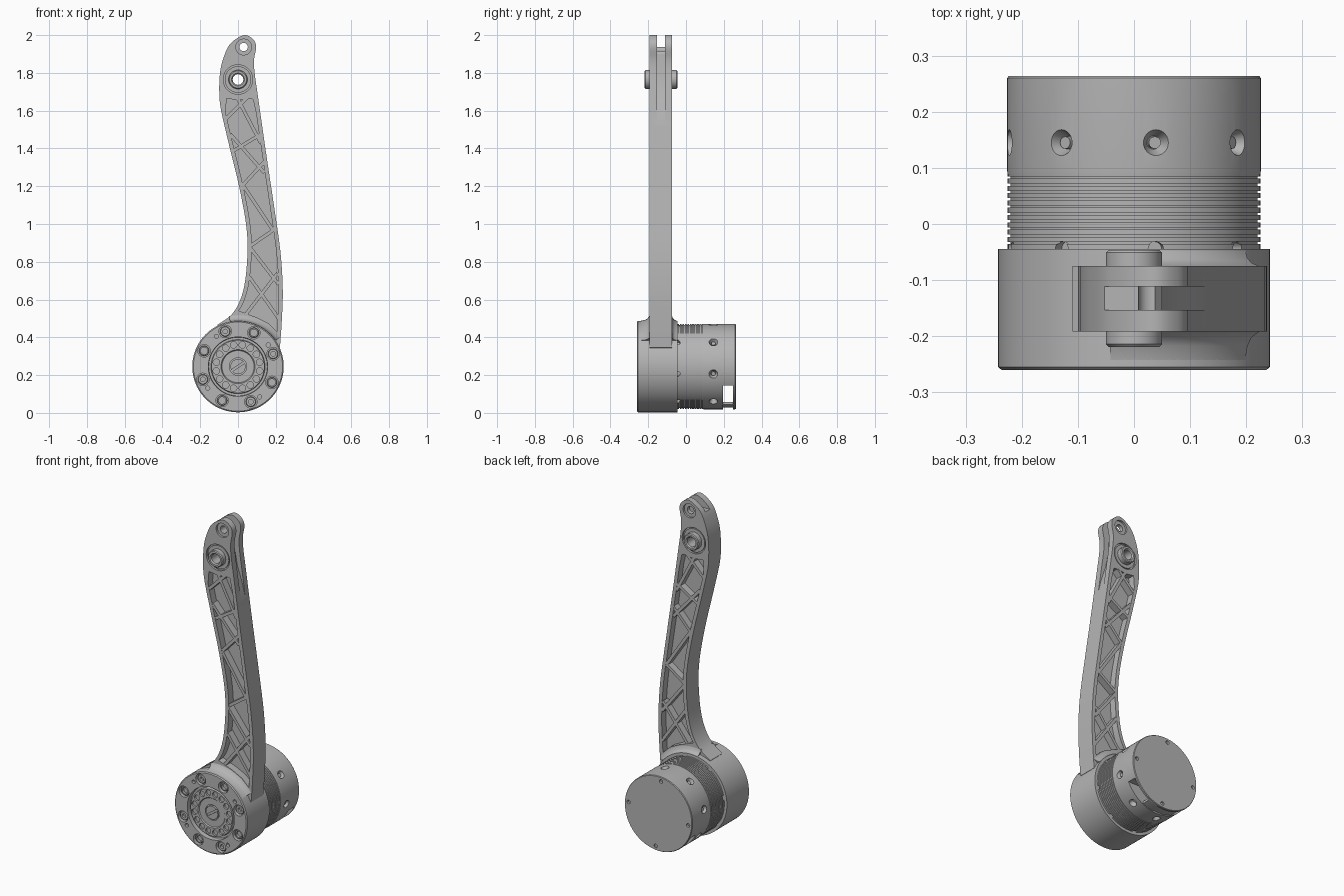
import bpy, bmesh
from math import sin, cos, pi, radians
from mathutils import Vector, Matrix

if "Cube" in bpy.data.objects:
    bpy.data.objects.remove(bpy.data.objects["Cube"])

grey = bpy.data.materials.new("machined grey")
grey.use_nodes = True
COLOUR = (0.46, 0.46, 0.46, 1)
grey.diffuse_color = COLOUR
grey.node_tree.nodes["Principled BSDF"].inputs["Base Color"].default_value = COLOUR

HUB = 0.245          # height of the hub axis
parts = []


def finish(bm, name):
    bmesh.ops.recalc_face_normals(bm, faces=bm.faces[:])
    mesh = bpy.data.meshes.new(name)
    bm.to_mesh(mesh)
    bm.free()
    mesh.materials.append(grey)
    ob = bpy.data.objects.new(name, mesh)
    bpy.context.collection.objects.link(ob)
    parts.append(ob)
    return ob


def add_prism(bm, outline, y0, y1):
    """Extrude an x-z outline along y."""
    front = [bm.verts.new((x, y0, z)) for x, z in outline]
    back = [bm.verts.new((x, y1, z)) for x, z in outline]
    bm.faces.new(front)
    bm.faces.new(back[::-1])
    for i in range(len(front)):
        j = (i + 1) % len(front)
        bm.faces.new((front[i], back[i], back[j], front[j]))


def add_rod(bm, a, b, r0, r1=None, seg=24):
    """Cylinder or cone from point a to point b."""
    a, b = Vector(a), Vector(b)
    rot = (b - a).to_track_quat('Z', 'Y').to_matrix().to_4x4()
    bmesh.ops.create_cone(bm, cap_ends=True, segments=seg, radius1=r0,
                          radius2=r0 if r1 is None else r1, depth=(b - a).length,
                          matrix=Matrix.Translation((a + b) / 2) @ rot)


def lathe(name, profile, x=0, z=HUB, seg=96, closed=False, start=0, sweep=360):
    """Revolve (radius, y) points about a y axis through x, z."""
    bm = bmesh.new()
    full = sweep == 360
    cols = []
    for i in range(seg if full else seg + 1):
        a = radians(start + sweep * i / seg)
        cols.append([bm.verts.new((x + r * cos(a), y, z + r * sin(a))) for r, y in profile])
    n = len(profile)
    for i in range(seg):
        c, d = cols[i], cols[(i + 1) % len(cols)]
        for k in range(n if closed else n - 1):
            m = (k + 1) % n
            bm.faces.new((c[k], c[m], d[m], d[k]))
    if full and not closed:
        for k in (0, -1):
            bm.faces.new([c[k] for c in cols])
    elif not full:
        bm.faces.new(cols[0])
        bm.faces.new(cols[-1])
    return finish(bm, name)


def cut(target, bm):
    cutter = finish(bm, "cutter")
    parts.remove(cutter)
    mod = target.modifiers.new("cut", 'BOOLEAN')
    mod.operation, mod.solver, mod.object = 'DIFFERENCE', 'EXACT', cutter
    bpy.context.view_layer.objects.active = target
    bpy.ops.object.modifier_apply(modifier=mod.name)
    bpy.data.objects.remove(cutter)


def smooth_path(pts, steps=5):
    """Catmull-Rom curve through x-z points."""
    p = [Vector(q) for q in pts]
    p = [2 * p[0] - p[1]] + p + [2 * p[-1] - p[-2]]
    out = []
    for i in range(1, len(p) - 2):
        a, b, c, d = p[i - 1:i + 3]
        for s in range(steps):
            t = s / steps
            out.append((b * 2 + (c - a) * t + (a * 2 - b * 5 + c * 4 - d) * t * t
                        + (b * 3 - a - c * 3 + d) * t ** 3) / 2)
    return out + [p[-2]]


def polar(r, deg, y):
    return (r * cos(radians(deg)), y, HUB + r * sin(radians(deg)))


# Arm blank
left = smooth_path([(-.11, .465), (-.03, .525), (.02, .62), (.045, .76), (.048, .95), (.01, 1.18),
                    (-.055, 1.45), (-.093, 1.62), (-.1, 1.72)])
head = smooth_path([(-.1, 1.72), (-.094, 1.81), (-.075, 1.885), (-.04, 1.955), (.03, 2.0),
                    (.078, 1.98), (.096, 1.94), (.085, 1.87), (.088, 1.8), (.102, 1.7)])
right = smooth_path([(.102, 1.7), (.145, 1.4), (.19, 1.1), (.225, .85), (.237, .65),
                     (.232, .49), (.222, .345)])
outline = left[:-1] + head[:-1] + right + [Vector((.12, .33)), Vector((-.05, .38))]
F, B = -.192, -.075
bm = bmesh.new()
add_prism(bm, outline, F, B)
arm = finish(bm, "arm")

# Pockets on both faces, leaving a thin web
inner = [v + Vector((.022, 0)) for v in left if .53 < v.y < 1.6]
inner += [Vector((-.06, 1.665)), Vector((.0, 1.655)), Vector((.05, 1.665)), Vector((.08, 1.66))]
inner += [v - Vector((.022, 0)) for v in right if .42 < v.y < 1.62]
inner += [Vector((.16, .475)), Vector((.1, .505))]
for y0, y1 in ((F - .05, -.148), (-.117, B + .05)):
    bm = bmesh.new()
    add_prism(bm, inner, y0, y1)
    cut(arm, bm)

# Shallow groove over the tip, fading out down one edge
bm = bmesh.new()
add_prism(bm, [(-.062, 2.1), (-.062, 1.938), (.02, 1.938), (.05, 1.9), (.056, 1.8), (.075, 1.7),
               (.093, 1.65), (.109, 1.6), (.127, 1.525), (.3, 1.525), (.3, 2.1)], -.153, -.111)
cut(arm, bm)

# Tip bolt hole with countersinks, and the bearing bore
bm = bmesh.new()
add_rod(bm, (.03, -.3, 1.937), (.03, 0, 1.937), .022)
cut(arm, bm)
for y0, y1 in ((F - .01, F + .012), (B + .01, B - .012)):
    bm = bmesh.new()
    add_rod(bm, (.03, y0, 1.937), (.03, y1, 1.937), .042)
    add_rod(bm, (0, y0, 1.765), (0, y1, 1.765), .078, seg=48)
    cut(arm, bm)
bm = bmesh.new()
add_rod(bm, (0, -.3, 1.765), (0, 0, 1.765), .045, seg=32)
cut(arm, bm)

# Lattice ribs
ribs = [((-.07, 1.55), (.05, 1.67)), ((.0, 1.66), (.12, 1.43)), ((-.02, 1.39), (.12, 1.475)),
        ((-.04, 1.475), (.14, 1.27)), ((.02, 1.2), (.14, 1.33)), ((.03, 1.2), (.19, .96)),
        ((.06, .88), (.19, .97)), ((.06, .88), (.215, .68)), ((.06, .72), (.215, .5)),
        ((.04, .52), (.21, .74))]
bm = bmesh.new()
for a, b in ribs:
    a, b = Vector(a), Vector(b)
    d = (b - a).normalized() * .009
    n = Vector((-d.y, d.x))
    for y0, y1 in ((F + .001, -.147), (-.118, B - .001)):
        add_prism(bm, [a + n, b + n, b - n, a - n], y0, y1)
finish(bm, "arm_ribs")

# Bearing rings and hollow pivot pin
for y0, y1 in ((F + .004, F + .035), (B - .035, B - .004)):
    lathe("bearing_ring", [(.048, y0), (.07, y0), (.07, y1), (.048, y1)], 0, 1.765, 48, True)
lathe("pivot_pin", [(.028, -.212), (.034, -.219), (.045, -.219), (.05, -.214), (.05, -.051),
                    (.045, -.046), (.034, -.046), (.028, -.053)], 0, 1.765, 48, True)

# Hub with stepped front recess
hub = lathe("hub", [(.046, -.238), (.046, -.246), (.085, -.246), (.09, -.252), (.14, -.252),
                    (.143, -.232), (.155, -.232), (.157, -.26), (.236, -.26), (.242, -.255),
                    (.242, -.045), (.1, -.045)])
# Bolt, pin and dowel holes as (count, first angle, circle radius, hole radius, depth)
for count, first, ring, hole, y in ((8, 20, .198, .033, -.235), (16, 11.25, .117, .017, -.24),
                                    (4, 35.5, .197, .011, -.243)):
    bm = bmesh.new()
    for i in range(count):
        a = first + 360 * i / count
        add_rod(bm, polar(ring, a, -.28), polar(ring, a, y), hole)
    cut(hub, bm)

# Hub bolts, hollow-headed
for i in range(8):
    x, _, z = polar(.198, 20 + 45 * i, 0)
    hole = .018 if i % 2 else .012
    lathe("hub_bolt", [(hole, -.25), (.024, -.25), (.027, -.247), (.027, -.234), (hole, -.234)],
          x, z, 24, True)

# Slotted centre shaft
bm = bmesh.new()
add_rod(bm, (0, -.25, HUB), (0, -.23, HUB), .04, seg=48)
shaft = finish(bm, "centre_shaft")
bm = bmesh.new()
d, n = Vector((.06, .04)), Vector((-.003, .0045))
c = Vector((0, HUB))
add_prism(bm, [c + d + n, c - d + n, c - d - n, c + d - n], -.26, -.242)
cut(shaft, bm)

# Fillets where the arm leaves the hub
for y, s, w in ((F, -1, .05), (B, 1, .028)):
    lathe("arm_fillet", [(.236, y - s * .01), (.272, y - s * .01), (.272, y), (.256, y + s * w * .2),
                         (.247, y + s * w * .5), (.242, y + s * w), (.236, y + s * w)],
          seg=24, closed=True, start=35, sweep=65)

# Motor housing with cooling grooves
R = .225
profile = [(.1, -.06), (R, -.06)]
for i in range(10):
    y = -.034 + .013 * i
    profile += [(R, y - .002), (R - .005, y - .002), (R - .005, y + .002), (R, y + .002)]
profile += [(R + .001, .095), (R + .001, .26), (R - .002, .264), (.1, .264)]
motor = lathe("motor_housing", profile)

# Radial screw holes, cable notch and rear cap holes
bm = bmesh.new()
for i in range(8):
    a = 80 + 45 * i
    add_rod(bm, polar(.2, a, .145), polar(.235, a, .145), .012, .027)
    add_rod(bm, polar(.205, a, -.045), polar(.24, a, -.045), .014, seg=16)
for a in (95, 185, 275, 5):
    add_rod(bm, polar(.2, a, .25), polar(.2, a, .28), .011, seg=16)
cut(motor, bm)
bm = bmesh.new()
add_prism(bm, [(-.3, -.1), (.3, -.1), (.3, .145), (-.3, .145)], .195, .25)
cut(motor, bm)

# Bottom strip across the notch and radial screws
bm = bmesh.new()
add_prism(bm, [(-.1, .045), (-.05, .028), (.05, .028), (.1, .045), (.1, .058), (-.1, .058)], .19, .255)
finish(bm, "notch_strip")
bm = bmesh.new()
for i in range(8):
    a = 80 + 45 * i
    if sin(radians(a)) > -.5:
        add_rod(bm, polar(.195, a, .145), polar(.214, a, .145), .011, seg=12)
finish(bm, "housing_screws")

for ob in parts:
    bpy.ops.object.select_all(action='DESELECT')
    ob.select_set(True)
    bpy.context.view_layer.objects.active = ob
    bpy.ops.object.shade_smooth_by_angle(angle=radians(30))
